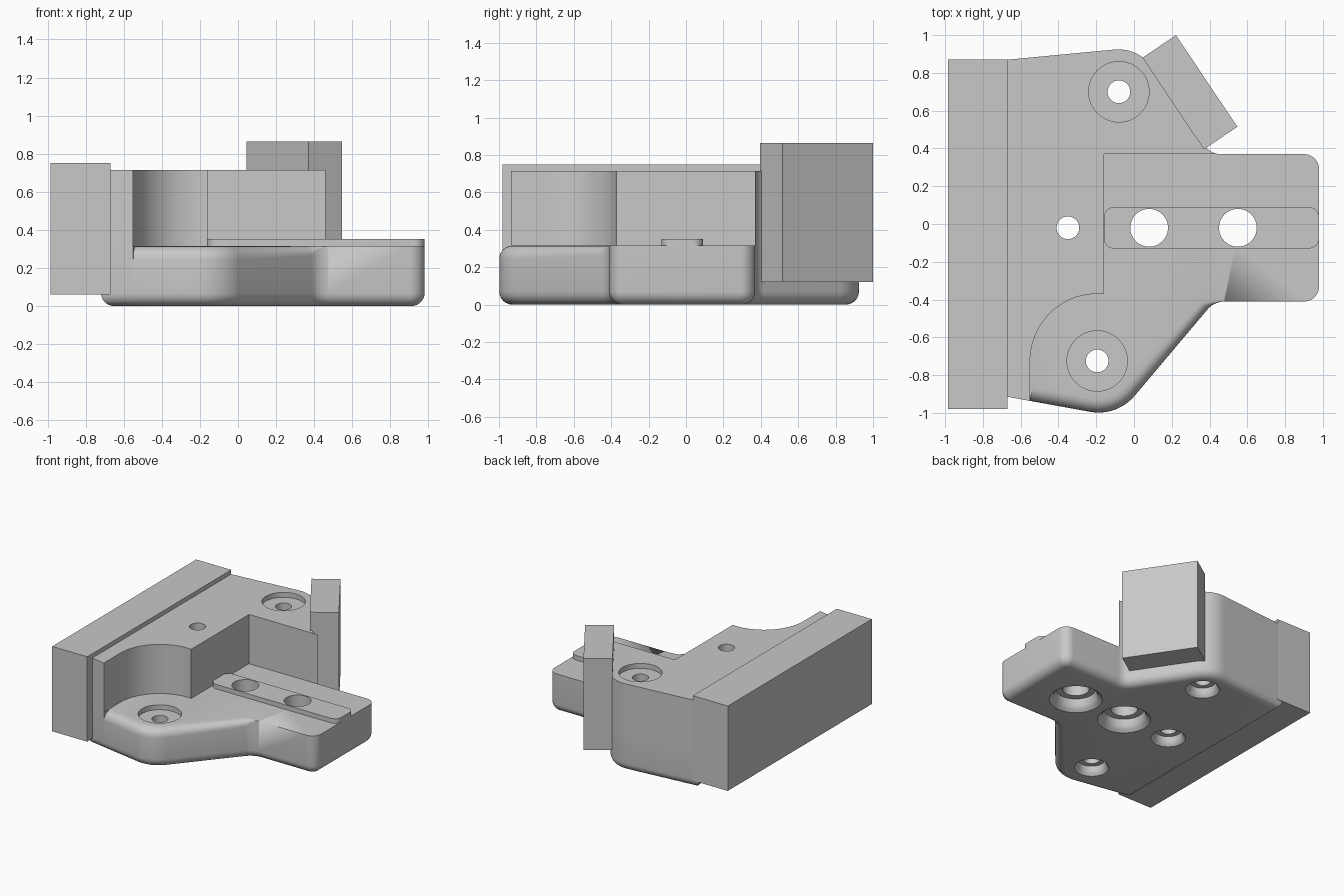
import bpy, bmesh, math
from mathutils import Vector

if "Cube" in bpy.data.objects:
    bpy.data.objects.remove(bpy.data.objects["Cube"])

SEG = 12
LEDGE, TOP = 0.315, 0.715
grey = bpy.data.materials.new("light_grey")
grey.diffuse_color = (0.58, 0.58, 0.58, 1)
grey.use_nodes = True
grey.node_tree.nodes["Principled BSDF"].inputs["Base Color"].default_value = grey.diffuse_color


def make(name, bm):
    bmesh.ops.remove_doubles(bm, verts=bm.verts, dist=1e-5)
    bmesh.ops.recalc_face_normals(bm, faces=bm.faces)
    me = bpy.data.meshes.new(name)
    bm.to_mesh(me)
    bm.free()
    ob = bpy.data.objects.new(name, me)
    bpy.context.collection.objects.link(ob)
    me.materials.append(grey)
    return ob


def loft(name, rings):
    """Solid through stacked rings of (x, y, z) points, capped at both ends."""
    bm = bmesh.new()
    rows = [[bm.verts.new(p) for p in r] for r in rings]
    n = len(rows[0])
    for a, b in zip(rows, rows[1:]):
        for i in range(n):
            j = (i + 1) % n
            bm.faces.new((a[i], a[j], b[j], b[i]))
    bm.faces.new(rows[0][::-1])
    bm.faces.new(rows[-1])
    return make(name, bm)


def prism(name, pts, z0, z1):
    return loft(name, [[(p[0], p[1], z) for p in pts] for z in (z0, z1)])


def outline(corners, d=0.0):
    """Counterclockwise outline of (x, y, fillet) corners, inset by d."""
    n, moved = len(corners), []
    P = [Vector(c[:2]) for c in corners]
    for i in range(n):
        a = (P[i] - P[i - 1]).normalized()
        b = (P[(i + 1) % n] - P[i]).normalized()
        na, nb = Vector((-a.y, a.x)), Vector((-b.y, b.x))
        moved.append((P[i] + (na + nb) * d / (1 + na.dot(nb)), a, b, na))
    out = []
    for (v, a, b, na), c in zip(moved, corners):
        if c[2] == 0:
            out.append(v)
            continue
        turn = math.atan2(a.x * b.y - a.y * b.x, a.dot(b))
        s = 1 if turn > 0 else -1
        r = c[2] - s * d
        start = v - a * r * math.tan(abs(turn) / 2)
        centre = start + na * s * r
        arm = start - centre
        for k in range(SEG + 1):
            t = turn * k / SEG
            out.append(centre + Vector((arm.x * math.cos(t) - arm.y * math.sin(t),
                                        arm.x * math.sin(t) + arm.y * math.cos(t))))
    return out


def lathe(name, x, y, profile):
    return loft(name, [[(x + r * math.cos(t * math.tau / 48), y + r * math.sin(t * math.tau / 48), z)
                        for t in range(48)] for r, z in profile])


def cut(ob, cutters):
    bpy.context.view_layer.objects.active = ob
    for c in cutters:
        m = ob.modifiers.new("hole", 'BOOLEAN')
        m.operation, m.solver, m.object = 'DIFFERENCE', 'EXACT', c
        bpy.ops.object.modifier_apply(modifier=m.name)


# Base plate: rounded bottom edge, and a rounded upper edge along the front lug
corners = [(-0.72, -0.906, 0), (-0.5505, -0.9365, 0), (-0.55, -0.9366, 0),
           (-0.09, -1.02, 0.25), (0.425, -0.41, 0.12),
           (0.98, -0.41, 0.08), (0.98, 0.37, 0.08),
           (0.405, 0.37, 0.10), (0.027, 0.936, 0.22), (-0.72, 0.865, 0)]
edge = outline(corners)
R = 0.07
rings = []
for k in range(7):
    t = k / 6 * math.pi / 2
    rings.append([(p.x, p.y, R * (1 - math.sin(t))) for p in outline(corners, R * (1 - math.cos(t)))])
weights = [min(1, max(0, (-0.41 - p.y) / 0.06)) if p.x > -0.5502 else 0 for p in edge]
for k in range(7):
    t = k / 6 * math.pi / 2
    inner = outline(corners, R * (1 - math.cos(t)))
    rings.append([(*p.lerp(q, w), LEDGE - w * R * (1 - math.sin(t)))
                  for p, q, w in zip(edge, inner, weights)])
# bottom half runs cap to wall, top half runs wall to cap
rings = rings[:7][::-1] + rings[7:]
rings[:7] = sorted(rings[:7], key=lambda r: r[0][2])
base = loft("base_plate", rings)

# Raised block with a round pocket cut into its front corner
pocket = [(-0.195 - 0.355 * math.cos(t), -0.725 + 0.355 * math.sin(t))
          for t in [i / 24 * math.radians(95.6) for i in range(25)]]
step = [edge[0], edge[2]] + pocket + [(-0.16, 0.37)] + edge[3 + 4 * (SEG + 1):]
raised = prism("raised_block", step, LEDGE, TOP)

# Locating key on the arm
key = prism("locating_key", outline([(-0.16, -0.13, 0.055), (0.98, -0.13, 0.055),
                                     (0.98, 0.09, 0.055), (-0.16, 0.09, 0.055)]), LEDGE, 0.352)

# Holes: wide softened mouths below, counterbores above
small = [(0.13, -0.001), (0.115, 0.015), (0.105, 0.035), (0.10, 0.07), (0.06, 0.07)]
large = [(0.20, -0.001), (0.175, 0.018), (0.16, 0.04), (0.15, 0.09), (0.10, 0.09)]


def bore(z):
    return [(0.06, z - 0.04), (0.16, z - 0.04), (0.16, z + 0.1)]


front_hole = lathe("front_hole_cutter", -0.195, -0.725, small + bore(LEDGE))
rear_hole = lathe("rear_hole_cutter", -0.08, 0.70, small + bore(TOP))
centre_hole = lathe("centre_hole_cutter", -0.35, -0.02, small + [(0.06, 0.9)])
arm_holes = [lathe("arm_hole_cutter", x, -0.02, large + [(0.10, 0.9)]) for x in (0.08, 0.55)]
cut(base, [front_hole, rear_hole, centre_hole] + arm_holes)
cut(raised, [rear_hole, centre_hole])
cut(key, arm_holes)
for c in [front_hole, rear_hole, centre_hole] + arm_holes:
    bpy.data.objects.remove(c)

# Long side bar and angled pad
prism("side_bar", [(-0.985, -0.98), (-0.67, -0.98), (-0.67, 0.87), (-0.985, 0.87)], 0.06, 0.75)
prism("angled_pad", [(0.045, 0.88), (0.37, 0.395), (0.547, 0.515), (0.222, 1.0)], 0.12, 0.865)

for ob in bpy.context.scene.objects:
    ob.select_set(True)
bpy.context.view_layer.objects.active = base
bpy.ops.object.shade_smooth_by_angle(angle=math.radians(30))
